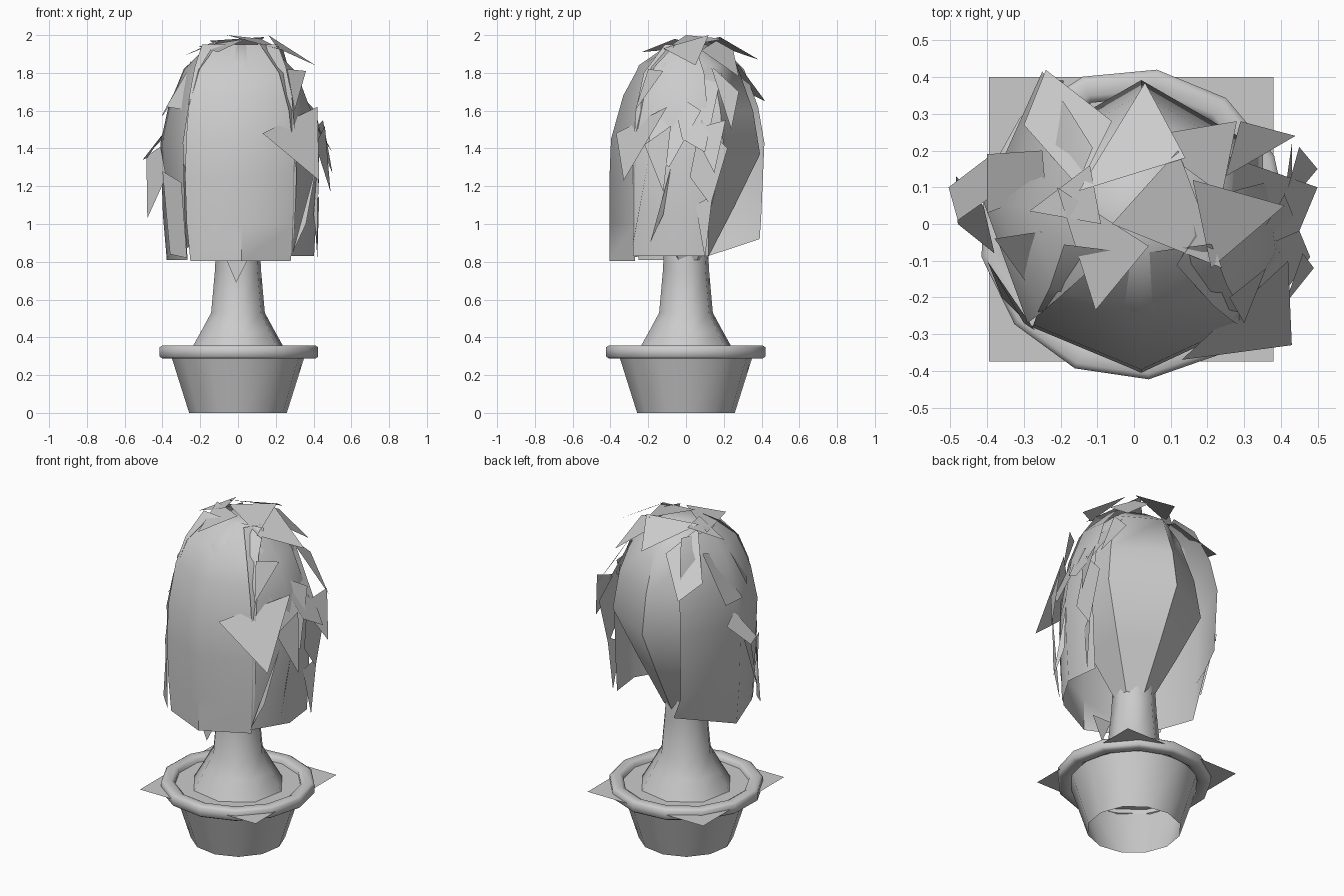
import bpy, bmesh, math

GREY = bpy.data.materials.new("plain_grey")
GREY.diffuse_color = (0.6, 0.6, 0.6, 1)


def finish(name, verts, faces, angle=50):
    mesh = bpy.data.meshes.new(name)
    mesh.from_pydata(verts, [], faces)
    mesh.materials.append(GREY)
    obj = bpy.data.objects.new(name, mesh)
    bpy.context.collection.objects.link(obj)
    bpy.ops.object.select_all(action='DESELECT')
    obj.select_set(True)
    bpy.context.view_layer.objects.active = obj
    bpy.ops.object.shade_smooth_by_angle(angle=math.radians(angle))
    return obj


def loft(name, columns, rows, closed=False, cap=False, center=(0, 0), angle=50):
    """Stack scaled copies of a plan outline; rows are (x scale, y scale, z)."""
    n = len(columns)
    verts = [(center[0] + x * sx, center[1] + y * sy, z)
             for sx, sy, z in rows for x, y in columns]
    faces = []
    for r in range(len(rows) - 1):
        for c in range(n if closed else n - 1):
            d = (c + 1) % n
            faces.append((r * n + c, r * n + d, (r + 1) * n + d, (r + 1) * n + c))
    if cap:
        faces.append(tuple(range((len(rows) - 1) * n, len(rows) * n)))
    return finish(name, verts, faces, angle)


def ring(n, turn=0.0):
    return [(math.cos(turn + math.tau * i / n), math.sin(turn + math.tau * i / n))
            for i in range(n)]


def round_rows(profile):
    return [(r, r, z) for r, z in profile]


def leaves(name, shapes):
    """Flat cut leaves, each given by its corner points."""
    verts, faces = [], []
    for pts in shapes:
        faces.append(tuple(range(len(verts), len(verts) + len(pts))))
        verts += pts
    return finish(name, verts, faces, 5)


# Pot body (open underneath), rolled rim and square soil sheet
loft("pot", ring(12, .1), round_rows([(.26, 0), (.355, .3)]), True)
loft("pot_rim", ring(13, math.radians(-84.6)),
     round_rows([(.35, .3), (.37, .288), (.41, .288), (.425, .298), (.425, .347),
                 (.41, .357), (.37, .357), (.35, .345), (.35, .3)]), True, angle=80)
leaves("soil", [[(-.395, -.375, .325), (.38, -.375, .325),
                 (.38, .4, .325), (-.395, .4, .325)]])

# Flared trunk
loft("trunk", ring(8, .2), round_rows([(.26, .325), (.2, .43), (.145, .53),
                                       (.125, .75), (.115, .95)]), True)

# Six-sided canopy core, showing at the back
loft("canopy_core", ring(6, math.pi / 6),
     round_rows([(.1, .81), (.245, 1.09), (.382, 1.37), (.345, 1.6), (.26, 1.84),
                 (.1, 1.95)]), True, True, (.02, .01))

# Long draped outer panels
loft("front_panel", [(-.28, -.28), (.02, -.405), (.31, -.27)],
     [(.9, 1, .805), (.97, 1, 1.0), (1, 1, 1.25), (.98, .98, 1.45), (.92, .82, 1.68),
      (.82, .62, 1.83), (.68, .2, 1.95)])
left = loft("left_panel", [(-.25, .415), (-.41, .06), (-.29, -.27)],
            [(.92, .93, .81), (.97, .96, 1.05), (1, 1, 1.43), (.9, .92, 1.62),
             (.7, .74, 1.82), (.45, .5, 1.92)])
left.data.vertices[0].co = (-.19, .39, .92)
loft("right_panel", [(.29, -.28), (.415, -.08), (.39, .12)],
     [(.97, 1, .83), (1, 1, 1.05), (1.02, 1, 1.35), (.93, .95, 1.6),
      (.75, .8, 1.8), (.4, .4, 1.95)])

# Crown leaves fanning from the top
leaves("crown_leaves", [
    [(.03, .385, 1.87), (-.15, .09, 1.97), (.14, .18, 1.99)],
    [(-.105, -.235, 1.91), (-.21, .1, 1.94), (.04, -.06, 1.98)],
    [(.41, .05, 1.84), (.16, .12, 2.0), (.21, -.12, 1.93)],
    [(-.285, .035, 1.89), (-.12, .16, 1.97), (-.09, .0, 1.97)],
    [(.1, .25, 1.92), (.28, .28, 1.78), (.24, .08, 1.92), (.13, .16, 1.97)],
    [(-.06, .0, 2.0), (.12, .2, 1.98), (.24, -.12, 1.92)],
    [(-.24, .42, 1.65), (-.06, .28, 1.84), (-.15, .1, 1.95), (-.3, .27, 1.72)],
])

# Leaves crowding the right side
leaves("right_leaves", [
    [(.13, -.37, 1.48), (.43, -.33, 1.23), (.42, -.1, 1.62)],
    [(.49, -.12, 1.17), (.41, -.22, 1.42), (.46, -.08, 1.52)],
    [(.5, .1, 1.38), (.24, .19, 1.8), (.31, -.08, 1.72), (.45, -.02, 1.45)],
    [(.44, .24, 1.5), (.25, .13, 1.84), (.29, .28, 1.7)],
    [(.48, -.09, 1.3), (.41, .08, 1.6), (.27, -.15, 1.75), (.4, -.2, 1.42)],
    [(.5, .15, 1.27), (.45, .21, 1.55), (.4, .03, 1.5)],
    [(.43, .13, 1.1), (.43, .22, 1.4), (.41, .08, 1.55), (.43, .02, 1.25)],
    [(.42, -.19, .9), (.42, -.08, 1.3), (.4, -.12, 1.05)],
    [(.29, -.29, .85), (.42, -.2, 1.33), (.36, -.26, 1.0)],
    [(.42, .1, .82), (.43, .14, 1.15), (.4, .05, 1.1)],
    [(.36, -.12, 1.81), (.26, -.2, 1.82), (.3, -.27, 1.6)],
])

# Leaves on the left side and a tip hanging in front of the trunk
leaves("left_leaves", [
    [(-.505, .1, 1.34), (-.4, .18, 1.45), (-.38, .08, 1.5), (-.48, .01, 1.35)],
    [(-.485, .13, 1.36), (-.48, .0, 1.03), (-.38, -.08, 1.25), (-.41, .05, 1.41)],
    [(-.4, -.1, 1.28), (-.3, -.27, 1.22), (-.27, -.29, .82), (-.36, -.2, .84)],
    [(-.4, .19, 1.58), (-.25, .2, 1.86), (-.24, .09, 1.82), (-.4, .03, 1.57)],
    [(-.25, -.02, 1.84), (-.38, -.04, 1.62), (-.25, -.22, 1.6)],
    [(-.07, -.28, .83), (.06, -.28, .83), (-.01, -.285, .69)],
])
